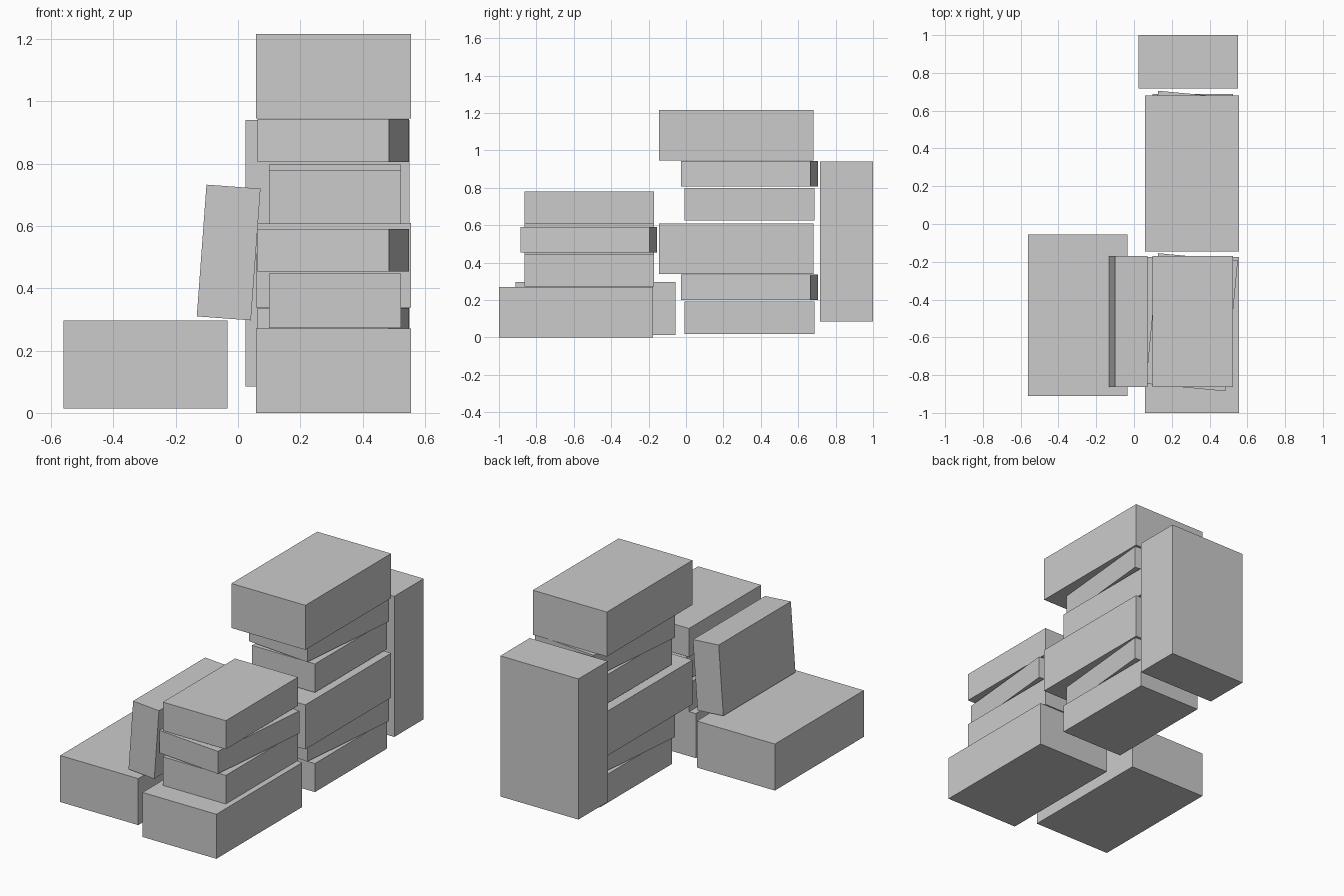
import bpy
from math import radians

cube = bpy.data.objects.get("Cube")
if cube:
    bpy.data.objects.remove(cube, do_unlink=True)

grey = bpy.data.materials.new("plain_grey")
grey.use_nodes = True
colour = (0.6, 0.6, 0.6, 1)
grey.diffuse_color = colour
grey.node_tree.nodes["Principled BSDF"].inputs["Base Color"].default_value = colour

# Three box formats: width, depth, height
LARGE = (0.498, 0.825, 0.271)
SMALL = (0.424, 0.694, 0.174)
TWISTED = (0.424, 0.694, 0.137)
WIDE = (0.526, 0.856, 0.283)


def box(name, size, centre, rot=(0, 0, 0)):
    bpy.ops.mesh.primitive_cube_add(size=1, location=centre)
    ob = bpy.context.object
    ob.name = name
    ob.scale = size
    ob.rotation_euler = [radians(a) for a in rot]
    ob.data.materials.append(grey)
    return ob


def layer(name, size, y, bottom):
    """One box of a stack, resting at the given height."""
    twist = -5.4 if size is TWISTED else 0
    x = 0.311 if size is SMALL else 0.306
    box(name, size, (x, y, bottom + size[2] / 2), (0, 0, twist))


# Front stack
layer("front_stack_base_box", LARGE, -0.588, 0.0)
layer("front_stack_lower_box", SMALL, -0.517, 0.273)
layer("front_stack_twisted_box", TWISTED, -0.52, 0.454)
layer("front_stack_top_box", SMALL, -0.517, 0.606)

# Back stack: the same three layers twice
for level, z in (("lower", 0.018), ("upper", 0.624)):
    layer(f"back_stack_{level}_small_box", SMALL, 0.34, z)
    layer(f"back_stack_{level}_twisted_box", TWISTED, 0.34, z + 0.182)
    layer(f"back_stack_{level}_large_box", LARGE, 0.268, z + 0.321)

# Box standing on end behind the back stack
box("upright_box", WIDE, (0.287, 0.859, 0.512), (90, 0, 0))

# Box lying beside the front stack, with a small one leaning on the stack
box("side_box", WIDE, (-0.297, -0.483, 0.155))
box("leaning_box", SMALL, (-0.03, -0.517, 0.515), (0, 90 + 4.2, 0))
